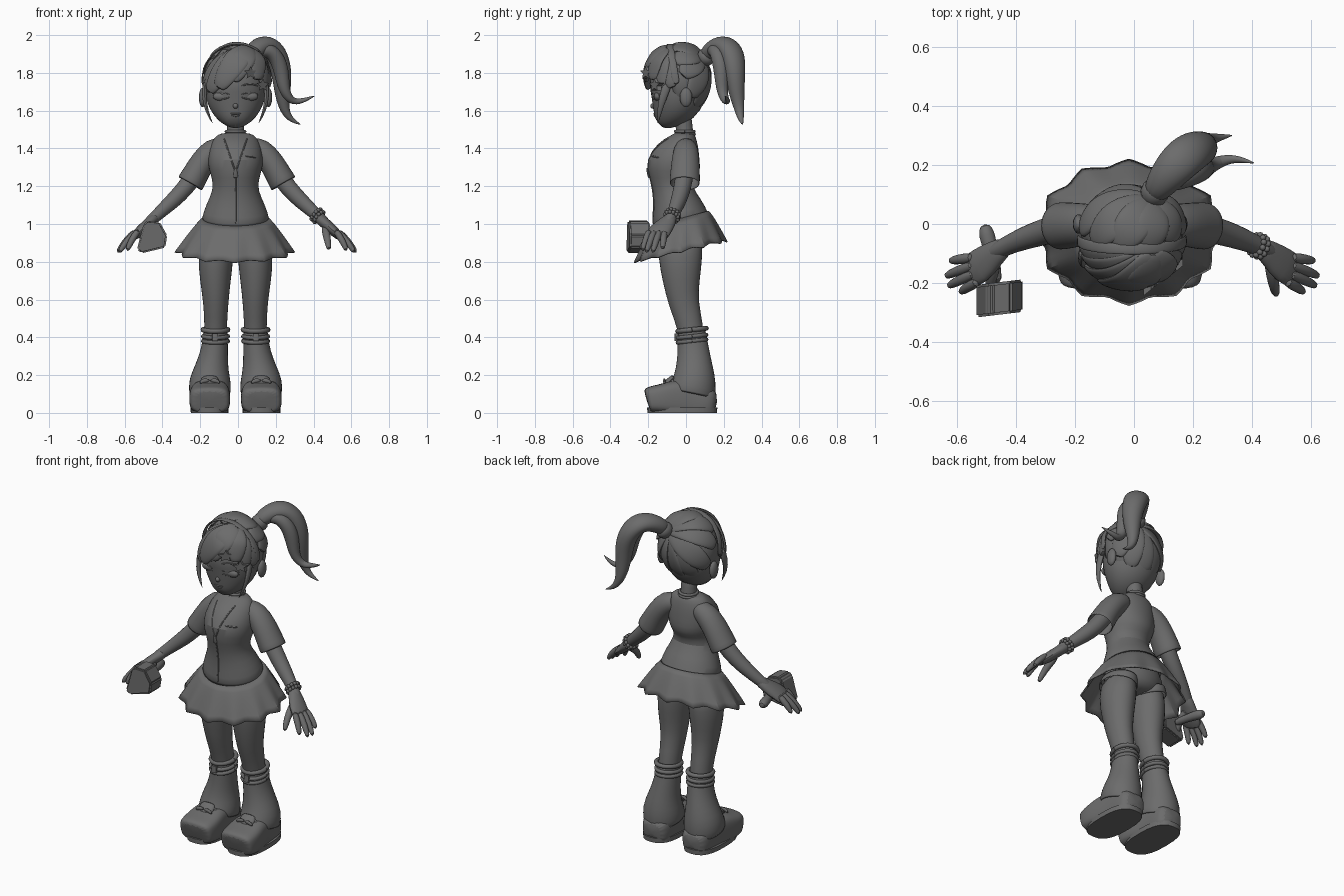
import bpy, bmesh, math
from mathutils import Vector as V
from mathutils.bvhtree import BVHTree

if "Cube" in bpy.data.objects:
    bpy.data.objects.remove(bpy.data.objects["Cube"])
grey = bpy.data.materials.new("dark_grey")
grey.use_nodes = True
grey.diffuse_color = (0.15, 0.15, 0.15, 1)
grey.node_tree.nodes["Principled BSDF"].inputs["Base Color"].default_value = grey.diffuse_color
mid_x = -.013  # the body's plane of symmetry


def finish(name, bm, sub=0, thick=0, angle=50):
    bmesh.ops.recalc_face_normals(bm, faces=bm.faces)
    me = bpy.data.meshes.new(name)
    bm.to_mesh(me)
    bm.free()
    me.materials.append(grey)
    ob = bpy.data.objects.new(name, me)
    ob.location.x = mid_x
    bpy.context.collection.objects.link(ob)
    if thick:
        ob.modifiers.new("thickness", "SOLIDIFY").thickness = thick
    if sub:
        smooth = ob.modifiers.new("smooth", "SUBSURF")
        smooth.levels = smooth.render_levels = sub
    bpy.ops.object.select_all(action="DESELECT")
    bpy.context.view_layer.objects.active = ob
    ob.select_set(True)
    bpy.ops.object.shade_smooth_by_angle(angle=math.radians(angle))
    return ob


def bridge(bm, rings):
    for a, b in zip(rings, rings[1:]):
        for k in range(len(a)):
            bm.faces.new((a[k - 1], a[k], b[k], b[k - 1]))


def sweep(name, pts, side=(1, 0, 0), n=12, centre=None, cap=True, thick=0, sub=1, power=1, floor=-9):
    """Loft elliptical rings (x, y, z, radius_a[, radius_b]) along a path."""
    bm, rings, P = bmesh.new(), [], [V(p[:3]) for p in pts]
    for i, p in enumerate(pts):
        t = (P[min(i + 1, len(P) - 1)] - P[max(i - 1, 0)]).normalized()
        s = t.cross(P[i] - V(centre)) if centre else V(side)
        u = (s - t * s.dot(t)).normalized()
        v, ring = t.cross(u), []
        for k in range(n):
            c, d = [math.copysign(abs(f(k * math.tau / n)) ** power, f(k * math.tau / n)) for f in (math.cos, math.sin)]
            q = P[i] + u * c * p[3] + v * d * p[-1]
            ring.append(bm.verts.new((q.x, q.y, max(q.z, floor))))
        rings.append(ring)
    bridge(bm, rings)
    if cap:
        bm.faces.new(rings[0])
        bm.faces.new(rings[-1])
    return finish(name, bm, sub, thick)


def ball(name, c, r, seg=16):
    bm = bmesh.new()
    bmesh.ops.create_uvsphere(bm, u_segments=seg, v_segments=seg // 2, radius=1)
    for v in bm.verts:
        v.co = V(c) + v.co * V(r)
    return finish(name, bm)


def band(name, c, rx, ry, r, slope=0):
    turns = [k * math.tau / 24 for k in range(25)]
    return sweep(name, [(c[0] + rx * math.cos(a), c[1] + ry * math.sin(a), c[2] + slope * math.sin(a), r) for a in turns],
                 side=(0, 0, 1), n=8, sub=0)


def surface(ob):
    """Return a function giving the front y of an object at (x, z)."""
    tree = BVHTree.FromObject(ob, bpy.context.evaluated_depsgraph_get())
    return lambda x, z: (tree.ray_cast(V((x, -1, z)), V((0, 1, 0)))[0] or V((0, -.1, 0))).y


def prism(name, outline, depth, bevel=0):
    bm = bmesh.new()
    top = bmesh.ops.extrude_face_region(bm, geom=[bm.faces.new([bm.verts.new(p) for p in outline])])["geom"]
    bmesh.ops.translate(bm, verts=[g for g in top if isinstance(g, bmesh.types.BMVert)], vec=(0, depth, 0))
    if bevel:
        bmesh.ops.bevel(bm, geom=bm.edges[:], offset=bevel, segments=2, affect="EDGES")
    return finish(name, bm, angle=30)


def limb(s, name, pts, side=(1, 0, 0), **kw):
    """Sweep for the left (s = 1) or mirrored right (s = -1) side."""
    return sweep(("left_" if s > 0 else "right_") + name, [(s * p[0], *p[1:]) for p in pts], (s * side[0], *side[1:]), **kw)


# Head, face and neck
head = sweep("head", [(0, -.146, 1.532, .03), (0, -.128, 1.545, .07, .058), (0, -.09, 1.59, .124, .112),
                      (0, -.052, 1.65, .157, .147), (0, -.04, 1.72, .166, .157), (0, -.035, 1.8, .16, .15),
                      (0, -.03, 1.88, .125, .115), (0, -.03, 1.93, .04)], n=20)
face = surface(head)
ball("nose", (0, face(0, 1.625) + .002, 1.625), (.014, .016, .015))
for z, w in ((1.582, .03), (1.572, .022)):
    sweep("lip", [(x * w, face(x * w, z), z + .003 * abs(x), .002 + .004 * (1 - x * x)) for x in (-1, -.5, 0, .5, 1)],
          side=(0, 0, 1), n=8)
for s, label in ((1, "left"), (-1, "right")):
    ball(label + "_eye", (s * .075, face(s * .075, 1.68) + .015, 1.675), (.045, .02, .024))
    for z, bow, w in ((1.685, .012, .004), (1.672, -.012, .004), (1.73, .012, .005)):
        sweep(label + "_eye_line", [(s * (.075 + k * .045), face(s * (.075 + k * .045), z), z + bow * (1 - k * k), w)
                                    for k in (-1, -.5, 0, .5, 1)], side=(0, 0, 1), n=6)
    ball(label + "_ear", (s * .174, .0, 1.67), (.02, .033, .052))
sweep("neck", [(0, -.005, 1.40, .06), (0, -.005, 1.46, .048), (0, -.01, 1.52, .045), (0, -.02, 1.6, .05)])
for z in (1.475, 1.49):
    band("choker", (0, -.006, z), .05, .05, .008)

# Hair cap, open at the face
C, R = V((.006, -.02, 1.765)), V((.174, .137, .186))
bm = bmesh.new()
bmesh.ops.create_uvsphere(bm, u_segments=32, v_segments=20, radius=1)
mids = [(f, f.calc_center_median()) for f in bm.faces]
bmesh.ops.delete(bm, geom=[f for f, m in mids if m.z < -.87 or (m.y < -.3 and m.z < .3)], context="FACES")
for v in bm.verts:
    v.co = C + v.co * R
finish("hair_cap", bm, thick=.015)


def lock(name, a, b, w, lift=1.0, steps=9):
    """Flat strand following the skull between two directions."""
    pts = []
    for k in [i / (steps - 1) for i in range(steps)]:
        p = C + V(a).normalized().slerp(V(b).normalized(), k) * R * (1 + (lift - 1) * min(1, .3 + 1.4 * k))
        pts.append((*p, w * (.3 + .9 * math.sin(math.pi * (.1 + .8 * k))), .015))
    return sweep(name, pts, centre=C, n=10)


# Gathered strands running to the hair tie
for a in [(-.3, -.5, .9), (-.75, -.35, .6), (-.97, -.05, .2), (-.85, .25, -.4), (-.55, .5, -.75), (-.1, .6, -.82),
          (.4, .5, -.78), (.8, .3, -.5), (.97, 0, .1), (.8, -.3, .5), (.3, -.5, .85)]:
    lock("hair_strand", a, (.35, .72, .6), .055)
# Swept fringe
for end, w, lift in [((-.97, -.35, -.25), .045, 1.06), ((-.9, -.6, -.34), .05, 1.15), ((-.72, -.8, -.32), .055, 1.3),
                     ((-.42, -.95, -.2), .06, 1.4), ((-.1, -1, -.04), .055, 1.38), ((.97, -.4, -.25), .045, 1.06),
                     ((.8, -.75, -.24), .045, 1.16), ((.5, -.9, -.02), .05, 1.3)]:
    lock("fringe", (.4, -.55, .85), end, w, lift)
sweep("hair_band", [(C.x + math.cos(a) * .184, -.055 - .03 * math.sin(a), 1.765 + math.sin(a) * .187, .02, .005)
                    for a in [math.pi * (k / 12 * 1.1 - .05) for k in range(13)]], side=(0, 1, 0), n=8)
for s in (1, -1):
    sweep("side_lock", [(s * .16, -.09, 1.76, .015, .028), (s * .168, -.12, 1.68, .014, .024),
                        (s * .155, -.14, 1.6, .01, .015), (s * .12, -.15, 1.53, .002)], n=8)
for x, y, z in ((.08, -.215, 1.8), (.145, -.168, 1.735)):
    prism("star_clip", [(x + r * math.sin(k * math.pi / 5), y + .8 * r * math.sin(k * math.pi / 5),
                         z + r * math.cos(k * math.pi / 5)) for k, r in enumerate([.036, .017] * 5)], .025)

# Shirt with zip, collar and pocket
shirt = sweep("shirt", [(0, -.025, 1.008, .175, .145), (0, -.03, 1.025, .183, .155), (0, -.045, 1.1, .158, .13),
                        (0, -.07, 1.18, .118, .102), (0, -.068, 1.24, .124, .122), (0, -.07, 1.31, .15, .152),
                        (0, -.036, 1.385, .142, .12), (0, -.01, 1.44, .125, .08), (0, -.005, 1.475, .095, .055),
                        (0, -.005, 1.482, .06, .045)], n=24)
chest = surface(shirt)
seams = [("zip", [(0, 1.0 + .03 * k) for k in range(10)])]
seams += [("collar", [(s * .062 * k / 6, 1.275 + .18 * k / 6) for k in range(7)]) for s in (1, -1)]
seams += [("pocket_trim", [(x, 1.362 - .15 * (x - .04)) for x in (.05, .07, .09, .11)])]
for name, line in seams:
    sweep(name, [(x, chest(x, z), z, .005) for x, z in line], side=(.7, 0, .7), n=6)
sweep("zip_pull", [(0, chest(0, z) - .006, z, w, .006) for z, w in ((1.3, .008), (1.27, .01), (1.24, .018))], n=8)

# Pleated skirt, higher at the back
bm, rows, N = bmesh.new(), [], 84
for k in [j / 6 for j in range(7)]:
    rows.append([])
    for i in range(N):
        c, d = math.cos(i * math.tau / N), math.sin(i * math.tau / N)
        wave, flare = 1 + k * .1 * (abs(i % 7 / 3.5 - 1) - .5), k ** .85
        rows[-1].append(bm.verts.new((c * (.176 + .128 * flare) * wave - .004 * k, -.028 + d * (.149 + .088 * flare) * wave,
                                      1.03 + .04 * d - k * (.173 - .015 * d + .12 * (wave - 1)))))
bridge(bm, rows)
finish("skirt", bm, thick=.008, angle=25)
sweep("shorts", [(0, -.03, 1.03, .16, .135), (0, -.025, .96, .185, .14), (0, -.02, .9, .17, .13),
                 (0, -.02, .86, .09, .09)], n=20)

for s in (1, -1):
    # Legs, leg warmers and cuffs
    limb(s, "leg", [(.09, -.03, .95, .085, .12), (.106, -.03, .82, .097, .12), (.107, -.025, .7, .083, .1),
                    (.104, -.015, .58, .067, .08), (.105, .025, .46, .06, .07), (.108, .04, .3, .06)], n=16)
    limb(s, "short_hem", [(.095, -.025, .93, .09, .128), (.106, -.027, .88, .1, .128)], n=16, cap=False, thick=.008)
    limb(s, "leg_warmer", [(.106, .03, .45, .064, .072), (.107, .033, .39, .068, .08), (.113, .04, .32, .074, .086),
                           (.126, .045, .24, .09, .1), (.136, .045, .17, .115, .118), (.136, .03, .1, .113, .13)],
         n=16, cap=False, thick=.01)
    for z, r in ((.44, .013), (.405, .011), (.38, .011)):
        band("cuff", (s * .106, .032, z), .066, .076, r, .008)
    limb(s, "buckle", [(.108, -.05, .42, .016, .01), (.108, -.052, .38, .016, .01)], power=.4, sub=0)
    # Shoes and laces
    limb(s, "shoe", [(.137, -.208, .065, .085, .06), (.137, -.195, .07, .106, .07), (.137, -.13, .074, .111, .078),
                     (.135, -.06, .08, .104, .1), (.134, .03, .07, .09, .1), (.133, .11, .06, .088, .08),
                     (.133, .165, .055, .065, .06)], n=20, power=.6, floor=0, sub=2)
    limb(s, "sole", [(.137, -.02, 0, .1, .184), (.137, -.02, .028, .101, .186)], n=24, power=.75, sub=0)
    limb(s, "tongue", [(.136, -.12, .135, .045, .02), (.136, -.085, .17, .05, .02), (.136, -.06, .195, .045, .015)])
    for y, z in ((-.125, .15), (-.105, .17), (-.085, .185)):
        limb(s, "lace", [(.136 + k * .065, y + abs(k) * .02, z - .035 * k * k, .009) for k in (-1, -.5, 0, .5, 1)],
             side=(0, 0, 1), n=8)
    for k in (-1, 1):
        limb(s, "bow", [(.136, -.11, .17, .008), (.136 + k * .03, -.118, .175, .014, .007),
                        (.136 + k * .055, -.112, .157, .008)], side=(0, 0, 1), n=8)

# Sleeves, arms and hands
mid_x = -.006
for s in (1, -1):
    limb(s, "sleeve", [(.07, .0, 1.41, .05), (.125, .0, 1.395, .068), (.185, -.003, 1.325, .068, .076),
                       (.218, -.005, 1.265, .07, .08), (.248, -.007, 1.212, .076, .083)], cap=False, thick=.008, n=16)
    limb(s, "arm", [(.16, 0, 1.36, .05), (.24, -.01, 1.23, .05), (.31, -.03, 1.15, .046), (.37, -.05, 1.095, .04),
                    (.43, -.075, 1.04, .032), (.49, -.11, .985, .03)])
    limb(s, "palm", [(.42, -.07, 1.045, .031), (.46, -.095, 1.01, .045, .03), (.51, -.14, .965, .066, .03),
                     (.56, -.167, .92, .062, .02)], side=(0, 1, 0))
    for base, tip in [((.53, -.2, .95), (.582, -.232, .855)), ((.545, -.174, .945), (.625, -.212, .845)),
                      ((.55, -.145, .945), (.634, -.178, .845)), ((.55, -.115, .945), (.618, -.125, .865))]:
        root, joint = V(base).lerp(V(tip), -.25), V(base).lerp(V(tip), .5) + V((.006, 0, .006))
        limb(s, "finger", [(*root, .021), (*joint, .019), (*tip, .013)], side=(0, 1, 0), n=8)
    limb(s, "thumb", [(.465, -.11, .99, .026), (.475, -.185, .94, .022), (.482, -.22, .9, .019), (.488, -.242, .862, .012)],
         n=8)

# Bead bracelets on the left wrist
axis = V((.1, -.04, -.09)).normalized()
u = axis.cross(V((0, 0, 1))).normalized()
for d, a in [(d, k * math.tau / 12) for d in (0, .02) for k in range(12)]:
    p = V((.42, -.071, 1.05)) + axis * d + (u * math.cos(a) + axis.cross(u) * math.sin(a)) * .036
    ball("bracelet_bead", p, (.011, .011, .011), 10)

# Ponytail
mid_x = 0
sweep("hair_tie", [(.05, .075, 1.865, .045), (.075, .115, 1.89, .055), (.09, .135, 1.9, .04)])
sweep("ponytail", [(.06, .09, 1.88, .04), (.1, .15, 1.935, .06, .052), (.15, .21, 1.955, .072, .055),
                   (.2, .25, 1.905, .072, .06), (.232, .26, 1.81, .06, .055), (.235, .265, 1.71, .046),
                   (.24, .28, 1.62, .03), (.27, .29, 1.555, .017), (.335, .3, 1.525, .002)], side=(1, -1, 0), sub=2)
sweep("ponytail_strand", [(.1, .13, 1.91, .03), (.16, .16, 1.93, .045), (.215, .18, 1.87, .045), (.235, .19, 1.78, .04),
                          (.245, .19, 1.7, .03), (.285, .21, 1.645, .022), (.34, .225, 1.65, .015),
                          (.41, .205, 1.68, .002)], side=(1, -1, 0), sub=2)

# Mallet in the right hand
prism("mallet_head", [(x, -.196 + .12 * (x + .45), z) for x, z in [(-.535, .865), (-.5, 1.0), (-.48, 1.018), (-.415, 1.012),
                      (-.375, .94), (-.385, .875), (-.51, .845)]], -.11, .008)
sweep("mallet_handle", [(-.46, -.21, .935, .022), (-.48, -.1, .935, .022), (-.5, -.03, .93, .032), (-.505, 0, .93, .014)],
      side=(0, 0, 1))
